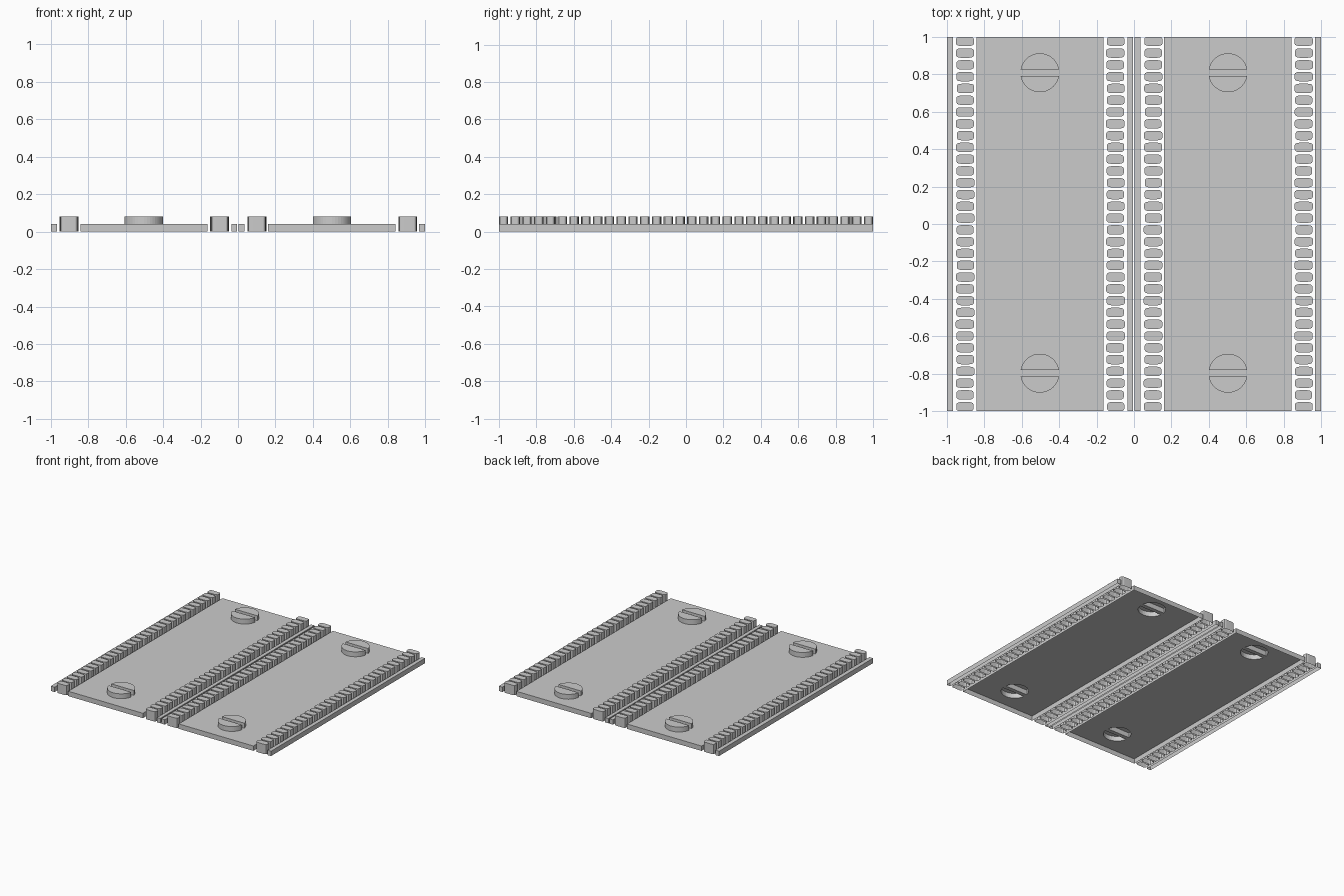
import bpy, bmesh, math, random
from mathutils import Vector

if "Cube" in bpy.data.objects:
    bpy.data.objects.remove(bpy.data.objects["Cube"])

random.seed(4)
BASE, HIGH = 0.04, 0.08
SCREW_R = 0.104
SLOT = 0.017
SCREW_Y = (0.808, -0.797)


def finish(bm, name):
    mesh = bpy.data.meshes.new(name)
    bm.to_mesh(mesh)
    bm.free()
    ob = bpy.data.objects.new(name, mesh)
    bpy.context.collection.objects.link(ob)
    return ob


def shell(bm, outline, z0, z1, cap=True):
    """Open-bottomed extrusion of a counter-clockwise outline; returns the top ring."""
    low = [bm.verts.new((x, y, z0)) for x, y in outline]
    top = [bm.verts.new((x, y, z1)) for x, y in outline]
    n = len(outline)
    for i in range(n):
        j = (i + 1) % n
        bm.faces.new((low[i], low[j], top[j], top[i]))
    if cap:
        bm.faces.new(top)
    return top


def rect(x0, x1, y0=-1.0, y1=1.0):
    return [(x0, y0), (x1, y0), (x1, y1), (x0, y1)]


def arc(cx, cy, r, a0, a1, n):
    return [(cx + r * math.cos(a0 + (a1 - a0) * i / n),
             cy + r * math.sin(a0 + (a1 - a0) * i / n)) for i in range(n + 1)]


def screw_arcs(cx, cy):
    # two half moons either side of the slot
    a = math.asin(SLOT / SCREW_R)
    return [arc(cx, cy, SCREW_R, a, math.pi - a, 18),
            arc(cx, cy, SCREW_R, math.pi + a, 2 * math.pi - a, 18)]


# main panels, with round openings under the screw heads
for name, x0, x1, cx in (("left_panel", -0.842, -0.164, -0.503),
                         ("right_panel", 0.161, 0.84, 0.502)):
    bm = bmesh.new()
    top = shell(bm, rect(x0, x1), 0, BASE, cap=False)
    edges = [bm.edges.get((top[i], top[(i + 1) % 4])) for i in range(4)]
    for cy in SCREW_Y:
        ring = [bm.verts.new((x, y, BASE)) for part in screw_arcs(cx, cy) for x, y in part]
        edges += [bm.edges.new((ring[i], ring[(i + 1) % len(ring)])) for i in range(len(ring))]
    bmesh.ops.triangle_fill(bm, edges=edges, use_beauty=True, use_dissolve=False,
                            normal=Vector((0, 0, 1)))
    finish(bm, name)

    # slotted screw heads
    for cy in SCREW_Y:
        bm = bmesh.new()
        upper, lower = screw_arcs(cx, cy)
        for half in (upper, lower):
            shell(bm, half, BASE, HIGH)
        floor = [upper[-1], lower[0], lower[-1], upper[0]]
        bm.faces.new([bm.verts.new((x, y, BASE)) for x, y in floor])
        finish(bm, "screw_head")

# narrow edging strips
for name, x0, x1 in (("left_edge_strip", -1, -0.966), ("right_edge_strip", 0.968, 1),
                     ("centre_strip_left", -0.036, -0.006),
                     ("centre_strip_right", 0.004, 0.034)):
    bm = bmesh.new()
    shell(bm, rect(x0, x1), 0, BASE)
    finish(bm, name)


def bead(cx, cy, hx, hy, n=16):
    pts = []
    for i in range(n):
        t = 2 * math.pi * (i + 0.5) / n
        c, s = math.cos(t), math.sin(t)
        x = cx + hx * math.copysign(abs(c) ** 0.5, c)
        y = cy + hy * math.copysign(abs(s) ** 0.5, s)
        pts.append((x, max(-1, min(1, y))))
    return pts


# four rows of raised beads
COUNT = 32
for name, cx in (("bead_row_outer_left", -0.902), ("bead_row_inner_left", -0.099),
                 ("bead_row_inner_right", 0.102), ("bead_row_outer_right", 0.907)):
    bm = bmesh.new()
    for i in range(COUNT):
        cy = -0.976 + 1.952 * i / (COUNT - 1)
        shell(bm, bead(cx + random.uniform(-0.002, 0.002), cy,
                       0.048 + random.uniform(-0.002, 0.002), 0.0255), 0, HIGH)
    finish(bm, name)
